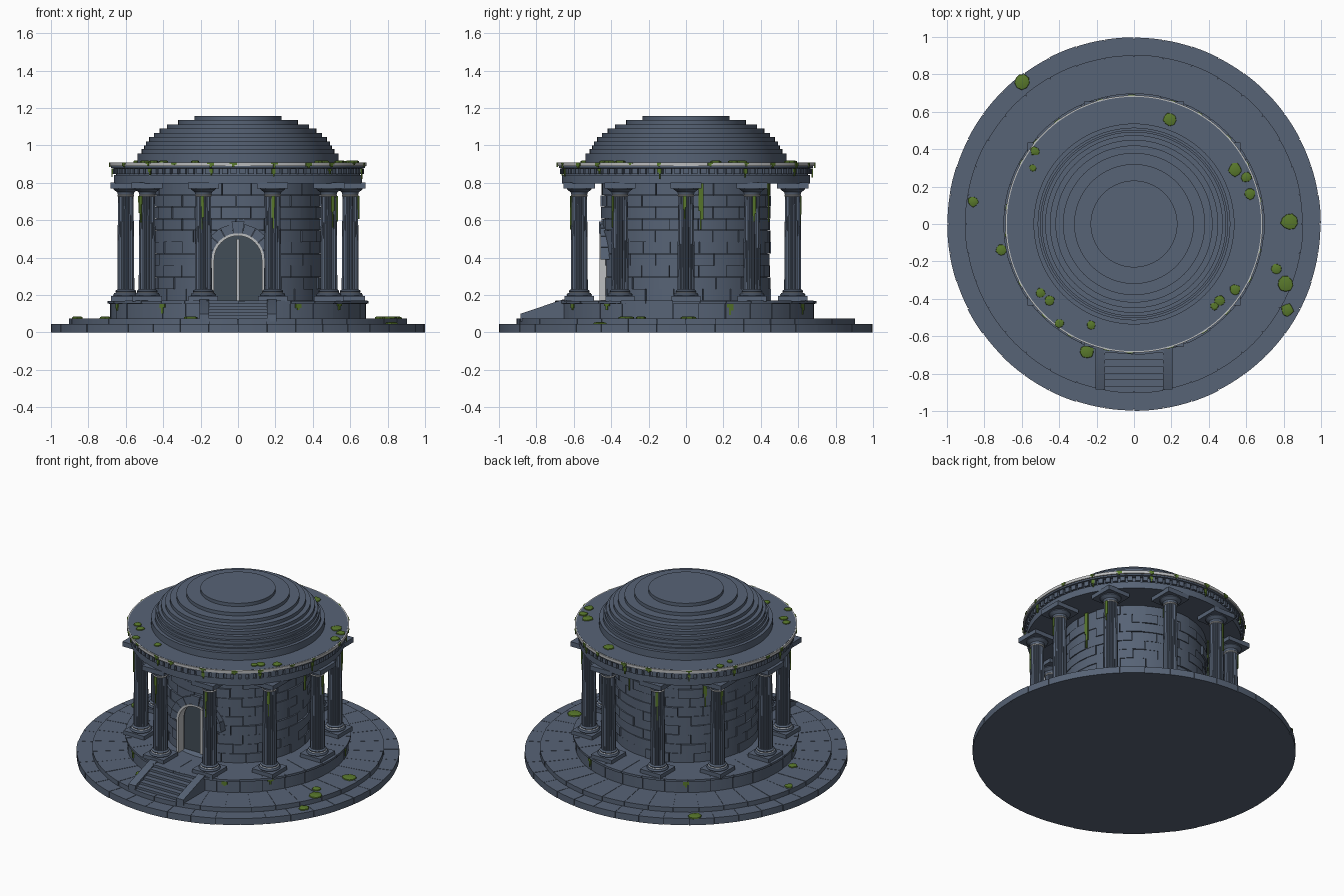
import bpy, bmesh, random
from math import sin, cos, pi, radians, hypot, atan2
from mathutils import Matrix, Vector

random.seed(4)
if "Cube" in bpy.data.objects:
    bpy.data.objects.remove(bpy.data.objects["Cube"], do_unlink=True)


def material(name, rgb):
    m = bpy.data.materials.new(name)
    m.use_nodes = True
    m.diffuse_color = (*rgb, 1)
    m.node_tree.nodes["Principled BSDF"].inputs["Base Color"].default_value = (*rgb, 1)
    return m


STONE = material("slate stone", (.095, .125, .18))
DOOR = material("dark door", (.055, .075, .095))
TRIM = material("pale trim", (.5, .51, .52))
MOSS = material("moss green", (.1, .19, .025))


def finish(bm, name, mat):
    bmesh.ops.recalc_face_normals(bm, faces=bm.faces)
    me = bpy.data.meshes.new(name)
    bm.to_mesh(me)
    bm.free()
    me.materials.append(mat)
    me.shade_smooth()
    me.set_sharp_from_angle(angle=radians(28))
    ob = bpy.data.objects.new(name, me)
    bpy.context.collection.objects.link(ob)
    return ob


def loft(bm, loops):
    """Skin a stack of equal vertex loops and cap both ends."""
    rows = [[bm.verts.new(p) for p in loop] for loop in loops]
    n = len(rows[0])
    for a, b in zip(rows, rows[1:]):
        for i in range(n):
            j = (i + 1) % n
            bm.faces.new((a[i], a[j], b[j], b[i]))
    bm.faces.new(rows[0][::-1])
    bm.faces.new(rows[-1])


def polar(r, a, z):
    # angle zero points to the front
    return Vector((r * sin(a), -r * cos(a), z))


def lathe(bm, profile, n=96, at=(0, 0)):
    off = Vector((*at, 0))
    loft(bm, [[polar(r, 2 * pi * i / n, z) + off for i in range(n)] for r, z in profile])


def arc_block(bm, r0, r1, a0, a1, z0, z1, seg=4):
    """A curved block between two radii, angles and heights."""
    loops = []
    for k in range(seg + 1):
        a = a0 + (a1 - a0) * k / seg
        loops.append([polar(r0, a, z0), polar(r1, a, z0), polar(r1, a, z1), polar(r0, a, z1)])
    loft(bm, loops)


def block_ring(bm, r0, r1, z0, z1, n, gap=.003, jitter=.004, shift=0, rise=0, seg=4):
    for i in range(n):
        a, g = 2 * pi * (i + shift) / n, gap / r1 / 2
        arc_block(bm, r0, r1 - random.uniform(0, jitter), a + g, a + 2 * pi / n - g,
                  z0, z1 - random.uniform(0, rise), seg)


def box(bm, cx, cy, z0, z1, hx, hy):
    m = Matrix.Translation((cx, cy, (z0 + z1) / 2)) @ Matrix.Diagonal((2 * hx, 2 * hy, z1 - z0, 1))
    bmesh.ops.create_cube(bm, size=1, matrix=m)


def arch(r, z0, zc, y, n=20):
    """Outline of a round-headed opening in a plane facing front."""
    pts = [(r * cos(pi * i / n), y, zc + r * sin(pi * i / n)) for i in range(n + 1)]
    return [(r, y, z0)] + pts + [(-r, y, z0)]


# Stepped round base with stone blocks around a solid core
FLOOR, EAVE = .17, .797
bm = bmesh.new()
lathe(bm, [(.99, 0), (.99, .042), (.895, .042), (.895, .073), (.675, .073), (.675, .153),
           (.69, .153), (.69, .168)], 128)
finish(bm, "base_core", STONE)
for name, r0, r1, z0, z1, n in (("lower_step", .85, 1, 0, .045, 40),
                                ("upper_step", .64, .905, .044, .076, 36),
                                ("podium_blocks", .62, .687, .076, .155, 30),
                                ("podium_lip", .5, .7, .155, FLOOR, 30)):
    bm = bmesh.new()
    block_ring(bm, r0, r1, z0, z1, n, rise=.001)
    finish(bm, name, STONE)

# Front stairs with sloping cheek walls
bm = bmesh.new()
steps = 6
for i in range(steps):
    y0 = -.87 + .036 * i
    box(bm, 0, (y0 - .62) / 2, .06, .076 + (FLOOR - .076) * (i + 1) / steps, .16, (-.62 - y0) / 2)
finish(bm, "stairs", STONE)
bm = bmesh.new()
side = [(-.885, .06), (-.885, .1), (-.66, .176), (-.62, .176), (-.62, .06)]
for s in (-1, 1):
    loft(bm, [[(s * x, y, z) for y, z in side] for x in (.155, .207)])
finish(bm, "stair_cheeks", STONE)

# Round chamber: solid core with uneven masonry courses
bm = bmesh.new()
lathe(bm, [(.437, FLOOR - .01), (.437, EAVE + .01)])
core = finish(bm, "chamber_core", STONE)
bm = bmesh.new()
courses = 10
h = (EAVE - FLOOR) / courses
for c in range(courses):
    block_ring(bm, .415, .457, FLOOR + c * h + .001, FLOOR + (c + 1) * h - .001, 18,
               jitter=.012, shift=c % 2 / 2 + random.uniform(-.1, .1), seg=5)
blocks = finish(bm, "chamber_blocks", STONE)

# Arched door opening
SPRING = .39
bm = bmesh.new()
loft(bm, [arch(.135, FLOOR, SPRING, y) for y in (-.6, -.37)])
cutter = finish(bm, "door_cutter", STONE)
cutter.hide_render = True
cutter.hide_set(True)
for ob in (core, blocks):
    mod = ob.modifiers.new("doorway", "BOOLEAN")
    mod.object, mod.operation, mod.solver = cutter, "DIFFERENCE", "EXACT"

# Arch stones around the door
bm = bmesh.new()
count = 9
for i in range(count):
    key = i == count // 2
    a0, a1 = (pi * (i + e) / count for e in (.02, .98))
    r1 = .205 if key else .193
    ring = [(r, a) for r, a in ((.14, a0), (r1, a0), (r1, a1), (.14, a1))]
    loft(bm, [[(r * cos(a), y, SPRING + r * sin(a)) for r, a in ring]
              for y in (-.38, -.464 if key else -.458)])
finish(bm, "arch_stones", STONE)

# Pale door frame
bm = bmesh.new()
frame = [[bm.verts.new(p) for p in arch(r, FLOOR, SPRING, y)]
         for r, y in ((.127, -.4), (.127, -.462), (.141, -.462), (.141, -.4))]
for k in range(4):
    a, b = frame[k], frame[(k + 1) % 4]
    for i in range(len(a) - 1):
        bm.faces.new((a[i], a[i + 1], b[i + 1], b[i]))
finish(bm, "door_frame", TRIM)

# Two door leaves and the pale meeting strip
bm = bmesh.new()
loft(bm, [arch(.134, FLOOR, SPRING, y) for y in (-.385, -.365)])
finish(bm, "door_leaves", DOOR)
bm = bmesh.new()
box(bm, 0, -.39, FLOOR, .5, .008, .006)
finish(bm, "door_strip", TRIM)

# Columns: square plinth and abacus, turned base and capital, fluted shaft
columns = [polar(.6, pi * (2 * i + 1) / 10, 0) for i in range(10)]
stone, pale, shaft = bmesh.new(), bmesh.new(), bmesh.new()
for p in columns:
    at = (p.x, p.y)
    box(stone, *at, FLOOR - .005, .195, .078, .078)
    box(stone, *at, .77, EAVE + .005, .083, .083)
    lathe(stone, [(.062, .19), (.068, .2), (.062, .21), (.052, .214), (.056, .222), (.046, .23)], 24, at)
    lathe(stone, [(.042, .735), (.046, .75), (.066, .765), (.068, .775)], 24, at)
    for z, r in ((.212, .056), (.732, .046)):
        lathe(pale, [(r - .004, z - .005), (r, z), (r - .004, z + .005)], 24, at)
    loft(shaft, [[polar(r - (.005 if k % 3 == 0 else 0), 2 * pi * k / 48, z) + p for k in range(48)]
                 for r, z in ((.046, .22), (.045, .45), (.041, .74))])
finish(stone, "column_bases_and_capitals", STONE)
finish(pale, "column_rings", TRIM)
finish(shaft, "column_shafts", STONE)

# Entablature, dentils and pale cornice edge
bm = bmesh.new()
lathe(bm, [(.664, EAVE), (.664, .842), (.652, .842), (.652, .876), (.68, .88), (.68, .91)], 128)
finish(bm, "entablature", STONE)
bm = bmesh.new()
block_ring(bm, .64, .674, .846, .877, 90, gap=.016, jitter=.002, seg=1)
finish(bm, "dentils", STONE)
bm = bmesh.new()
block_ring(bm, .672, .688, .89, .909, 1, gap=0, jitter=0, seg=128)
finish(bm, "cornice_edge", TRIM)

# Stepped dome
bm = bmesh.new()
profile, z = [], .905
for r, top in ((.537, .957), (.515, .98), (.503, 1), (.493, 1.022), (.475, 1.045), (.45, 1.067),
               (.42, 1.09), (.38, 1.112), (.32, 1.135), (.232, 1.157)):
    profile += [(r, z), (r, top)]
    z = top
lathe(bm, profile)
finish(bm, "dome", STONE)

# Moss cushions lying on the flat ledges
bm = bmesh.new()
for x, y, r in ((-.6, .76, .04), (.19, .56, .036), (-.53, .39, .025), (-.54, .3, .02), (-.86, .12, .03),
                (-.71, -.14, .03), (-.5, -.37, .027), (-.45, -.41, .027), (-.4, -.53, .025),
                (-.23, -.54, .025), (-.25, -.68, .037), (.43, -.44, .022), (.46, -.41, .03),
                (.54, -.35, .03), (.54, .29, .036), (.6, .25, .03), (.62, .16, .03), (.83, .01, .045),
                (.76, -.24, .03), (.81, -.32, .045), (.82, -.46, .035)):
    d = hypot(x, y)
    z = .909 if d < .69 else .075 if d < .9 else .044
    rough = [random.uniform(.85, 1.1) for _ in range(9)]
    loft(bm, [[polar(r * s * k, 2 * pi * i / 9, z + dz) + Vector((x, y, 0)) for i, k in enumerate(rough)]
              for s, dz in ((1, 0), (.95, .007), (.6, .011))])
finish(bm, "moss_cushions", MOSS)


# Moss streaks hanging down the walls, columns, cornice and podium
def streak(bm, r, a, top, length, width, centre=Vector()):
    for k in (-1, 0, 1):
        w = width / r / 3
        drop = length * (1 if k == 0 else random.uniform(.3, .8))
        arc_block(bm, r - .004, r + .003, a + w * (k - .5), a + w * (k + .5), top - drop, top, 1)
    if centre.length:
        bm.verts.ensure_lookup_table()
        bmesh.ops.translate(bm, verts=bm.verts[-24:], vec=centre)


bm = bmesh.new()
for i, p in enumerate(columns):
    if i % 3 != 1 or i == 1:
        streak(bm, .046, atan2(p.x, -p.y) + random.uniform(-.5, .5), .73, random.uniform(.08, .2), .018, p)
for i in range(22):
    a = 2 * pi * (i + random.uniform(-.3, .3)) / 22
    streak(bm, .689, a, .909, random.uniform(.012, .03), random.uniform(.02, .04))
    if i % 2:
        streak(bm, .676, a, .877, random.uniform(.03, .06), .02)
for deg in (-36, 28, 52, 110, 155, 215, 290):
    streak(bm, .688, radians(deg), .153, random.uniform(.03, .06), .035)
for deg in (100, 165, 230):
    streak(bm, .458, radians(deg), EAVE, random.uniform(.12, .25), .025)
finish(bm, "moss_streaks", MOSS)
